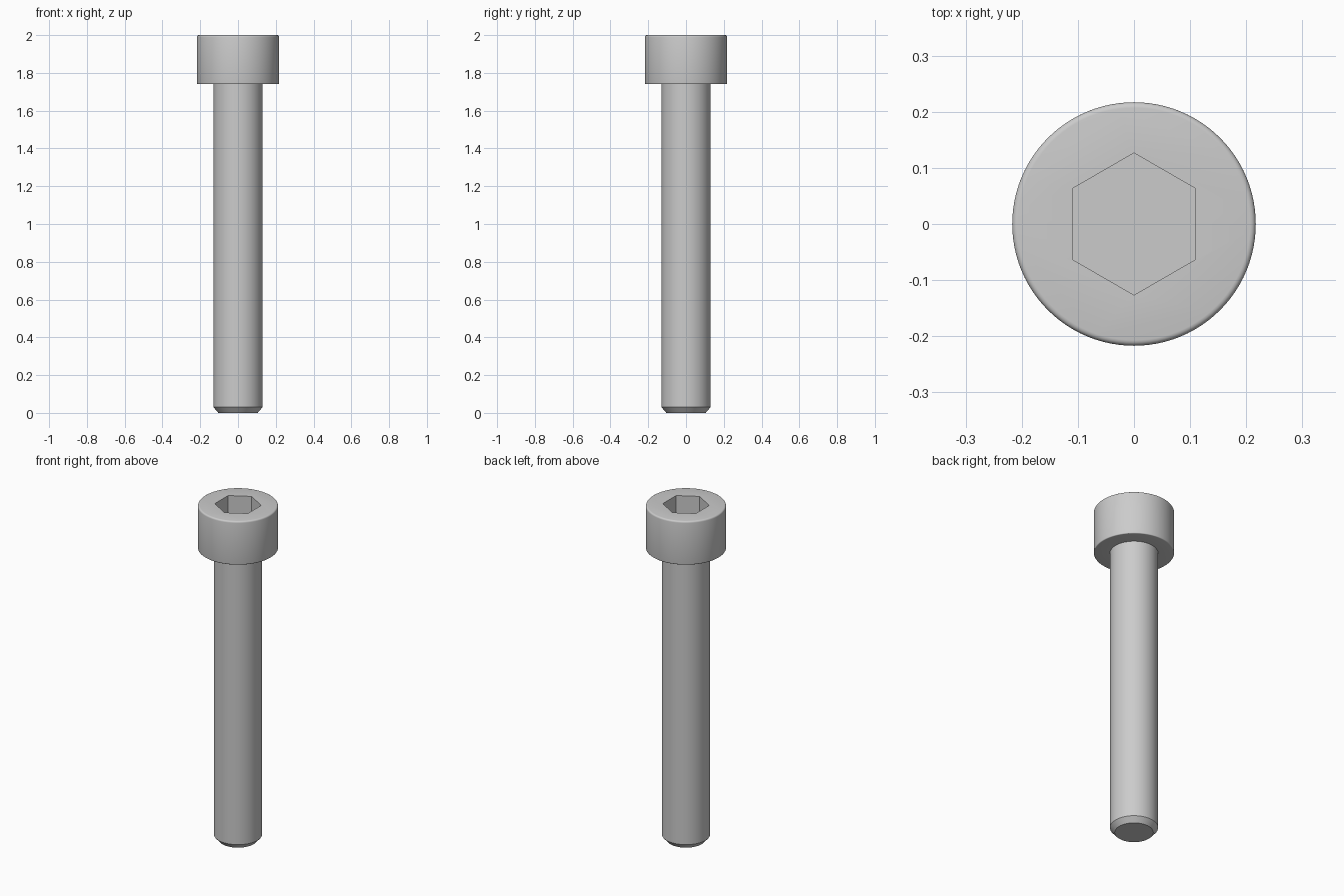
import bpy, bmesh
from math import radians, sin, cos, pi

if "Cube" in bpy.data.objects:
    bpy.data.objects.remove(bpy.data.objects["Cube"], do_unlink=True)

# Main dimensions
HEAD_R, HEAD_BASE, TOP = 0.217, 1.74, 2.0
SHAFT_R, TIP_R, TIP_H = 0.13, 0.104, 0.03
SOCKET_R, SOCKET_DEPTH = 0.1265, 0.13
TOP_FILLET, BASE_FILLET = 0.01, 0.005
SIDES = 96

steel = bpy.data.materials.new("steel_grey")
steel.use_nodes = True
colour = (0.6, 0.6, 0.6, 1)
steel.diffuse_color = colour
steel.node_tree.nodes["Principled BSDF"].inputs["Base Color"].default_value = colour


def fillet(r, z, size, start, steps=4):
    """Quarter arc of profile points around centre (r, z)."""
    angles = [radians(start) + pi / 2 * i / steps for i in range(steps + 1)]
    return [(r + size * cos(a), z + size * sin(a)) for a in angles]


def lathe(name, profile, sides, turn=0):
    """Closed solid of revolution from (radius, height) points, bottom to top."""
    bm = bmesh.new()
    rings = [[bm.verts.new((r * cos(turn + 2 * pi * i / sides),
                            r * sin(turn + 2 * pi * i / sides), z))
              for i in range(sides)] for r, z in profile]
    for low, high in zip(rings, rings[1:]):
        for i in range(sides):
            j = (i + 1) % sides
            bm.faces.new((low[i], low[j], high[j], high[i]))
    bm.faces.new(rings[0][::-1])
    bm.faces.new(rings[-1])
    mesh = bpy.data.meshes.new(name)
    bm.to_mesh(mesh)
    bm.free()
    mesh.materials.append(steel)
    obj = bpy.data.objects.new(name, mesh)
    bpy.context.collection.objects.link(obj)
    return obj


# Chamfered shaft and cylindrical head as one turned body
profile = [(TIP_R, 0), (SHAFT_R, TIP_H), (SHAFT_R, HEAD_BASE)]
profile += fillet(HEAD_R - BASE_FILLET, HEAD_BASE + BASE_FILLET, BASE_FILLET, -90)
profile += fillet(HEAD_R - TOP_FILLET, TOP - TOP_FILLET, TOP_FILLET, 0)
bolt = lathe("bolt_body", profile, SIDES)

# Hexagonal drive socket cut into the head, corners along y
cutter = lathe("socket_cutter", [(SOCKET_R, TOP - SOCKET_DEPTH), (SOCKET_R, TOP + 0.1)],
               6, radians(90))
cutter.hide_render = True
cut = bolt.modifiers.new("hex_socket", 'BOOLEAN')
cut.operation = 'DIFFERENCE'
cut.solver = 'EXACT'
cut.object = cutter

bpy.ops.object.select_all(action='DESELECT')
bolt.select_set(True)
bpy.context.view_layer.objects.active = bolt
bpy.ops.object.modifier_apply(modifier=cut.name)
bpy.data.objects.remove(cutter, do_unlink=True)
bpy.ops.object.shade_smooth_by_angle(angle=radians(30))
